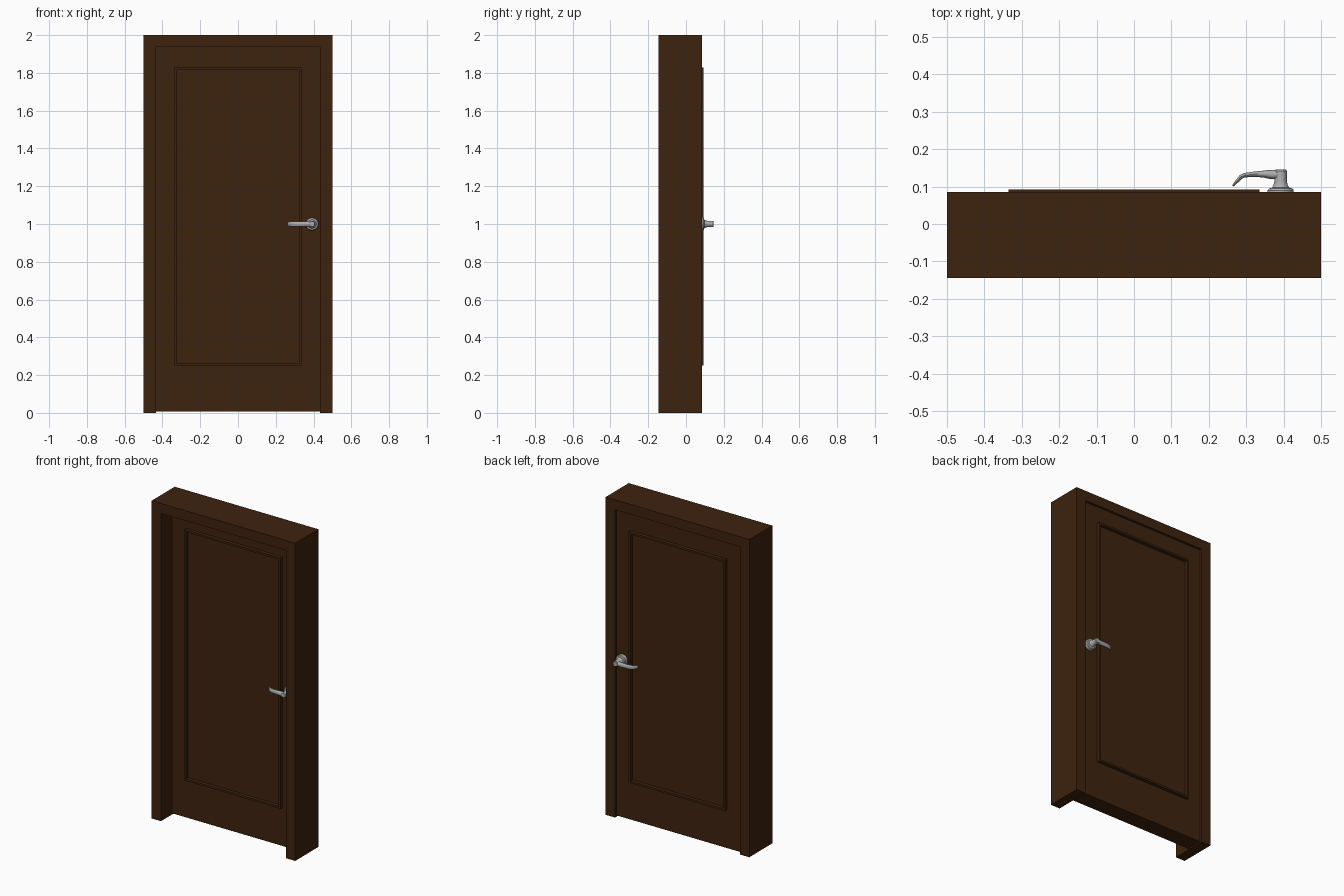
import bpy, bmesh, math
from mathutils import Vector

if "Cube" in bpy.data.objects:
    bpy.data.objects.remove(bpy.data.objects["Cube"])

DOOR_BACK, DOOR_FRONT = 0.07, -0.035


def material(name, rgb):
    m = bpy.data.materials.new(name)
    m.diffuse_color = (*rgb, 1)
    m.use_nodes = True
    m.node_tree.nodes["Principled BSDF"].inputs["Base Color"].default_value = m.diffuse_color
    return m


wood = material("dark_brown_wood", (0.047, 0.0165, 0.0045))
metal = material("satin_grey_metal", (0.42, 0.42, 0.43))


def finish(name, bm, mat, smooth=False):
    bmesh.ops.recalc_face_normals(bm, faces=bm.faces)
    me = bpy.data.meshes.new(name)
    bm.to_mesh(me)
    bm.free()
    me.materials.append(mat)
    ob = bpy.data.objects.new(name, me)
    bpy.context.collection.objects.link(ob)
    if smooth:
        bpy.ops.object.select_all(action='DESELECT')
        ob.select_set(True)
        bpy.context.view_layer.objects.active = ob
        bpy.ops.object.shade_smooth_by_angle(angle=math.radians(35))
    return ob


def bridge(bm, rings):
    for a, b in zip(rings, rings[1:]):
        n = len(a)
        for i in range(n):
            j = (i + 1) % n
            bm.faces.new((a[i], a[j], b[j], b[i]))


def prism(name, outline, y0, y1):
    """Extrude an x-z outline from y0 to y1."""
    bm = bmesh.new()
    rings = [[bm.verts.new((x, y, z)) for x, z in outline] for y in (y0, y1)]
    bridge(bm, rings)
    for r in rings:
        bm.faces.new(r)
    return finish(name, bm, wood)


def rect(x, z0, z1):
    return [(-x, z0), (x, z0), (x, z1), (-x, z1)]


# U-shaped door frame and the door leaf
prism("door_frame", [(-.5, 0), (-.435, 0), (-.435, 1.937), (.435, 1.937),
                     (.435, 0), (.5, 0), (.5, 2), (-.5, 2)], -0.145, 0.085)
prism("door_leaf", rect(.435, .008, 1.937), DOOR_FRONT, DOOR_BACK)


# Raised rectangular moulding
def moulding(name, y, side):
    bm = bmesh.new()
    w, h = .012, .022 * side
    loops = [(0, 0), (0, h), (w, h), (w, 0)]
    rings = [[bm.verts.new((x, y + d, z)) for x, z in rect(.335 - i, .25 + i, 1.828 - i)]
             for i, d in loops]
    bridge(bm, rings + rings[:1])
    finish(name, bm, wood)


# Handle: turned rose and neck, plus a swept, bent lever
def handle(tag, y, side):
    cx, cz, n = .392, 1.0, 32
    bm = bmesh.new()
    profile = [(.035, 0), (.035, .020), (.031, .025), (.023, .027), (.019, .034),
               (.0165, .045), (.0165, .072), (.014, .0755)]
    rings = [[bm.verts.new((cx + r * math.cos(2 * math.pi * i / n), y + side * d,
                            cz + r * math.sin(2 * math.pi * i / n))) for i in range(n)]
             for r, d in profile]
    bridge(bm, rings)
    bm.faces.new(rings[0])
    bm.faces.new(rings[-1])
    finish(tag + "_handle_rose", bm, metal, True)

    bm = bmesh.new()
    # x, distance from door, half thickness, half height
    path = [(.400, .062, .0130, .0145), (.365, .0625, .0125, .0145),
            (.345, .0635, .0090, .0145), (.320, .0630, .0070, .0140),
            (.296, .0605, .0060, .0140), (.286, .0560, .0055, .0135),
            (.275, .0440, .0045, .0125), (.264, .0320, .0025, .0100)]
    pts = [Vector((p[0], p[1])) for p in path]
    rings, n = [], 16
    for k, (x, d, ht, hz) in enumerate(path):
        t = (pts[min(k + 1, len(pts) - 1)] - pts[max(k - 1, 0)]).normalized()
        nx, nd = t.y, -t.x
        ring = []
        for i in range(n):
            a = 2 * math.pi * i / n
            c, s = math.cos(a) * ht, math.sin(a) * hz
            ring.append(bm.verts.new((x + nx * c, y + side * (d + nd * c), cz + s)))
        rings.append(ring)
    bridge(bm, rings)
    bm.faces.new(rings[0])
    bm.faces.new(rings[-1])
    finish(tag + "_handle_lever", bm, metal, True)


# Both sides of the leaf carry the same trim
for tag, y, side in (("front", DOOR_FRONT, -1), ("back", DOOR_BACK, 1)):
    moulding(tag + "_panel_moulding", y, side)
    handle(tag, y, side)
